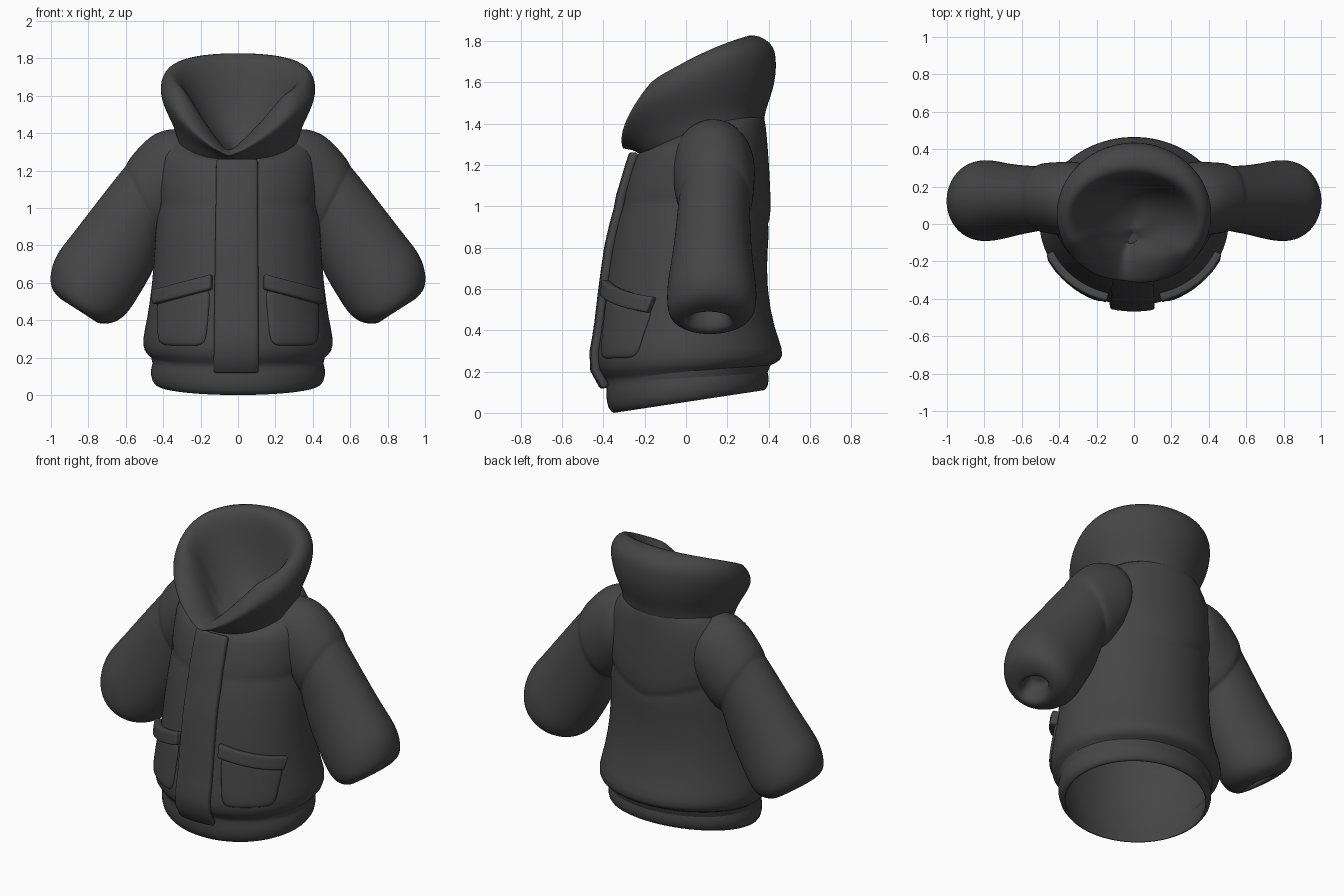
import bpy, bmesh
from math import sin, cos, pi, tau, asin, radians

cube = bpy.data.objects.get("Cube")
if cube:
    bpy.data.objects.remove(cube, do_unlink=True)

cloth = bpy.data.materials.new("charcoal cloth")
cloth.use_nodes = True
cloth.diffuse_color = (0.06, 0.06, 0.06, 1)
cloth.node_tree.nodes["Principled BSDF"].inputs["Base Color"].default_value = (0.06, 0.06, 0.06, 1)
SEG = 48
angles = [tau * i / SEG for i in range(SEG)]


def finish(name, bm):
    mesh = bpy.data.meshes.new(name)
    bm.to_mesh(mesh)
    bm.free()
    mesh.materials.append(cloth)
    ob = bpy.data.objects.new(name, mesh)
    bpy.context.collection.objects.link(ob)
    for p in mesh.polygons:
        p.use_smooth = True
    return ob


def subdivide(ob, levels):
    mod = ob.modifiers.new("soft", "SUBSURF")
    mod.levels = mod.render_levels = levels


def mirror(ob):
    mod = ob.modifiers.new("other side", "MIRROR")
    mod.use_axis[0] = True


def loft(name, rings):
    """Skin closed rings of points and cap both ends."""
    bm = bmesh.new()
    rows = [[bm.verts.new(p) for p in ring] for ring in rings]
    for a, b in zip(rows, rows[1:]):
        for i in range(len(a)):
            j = (i + 1) % len(a)
            bm.faces.new((a[i], a[j], b[j], b[i]))
    for row in (rows[0], rows[-1]):
        centre = bm.verts.new(sum((v.co for v in row), row[0].co * 0) / len(row))
        for i in range(len(row)):
            bm.faces.new((row[i], row[(i + 1) % len(row)], centre))
    bmesh.ops.recalc_face_normals(bm, faces=bm.faces)
    return finish(name, bm)


# Body profile: height, half width, front y, back y
PROFILE = [
    (.05, .43, -.345, .375), (.07, .463, -.38, .40), (.14, .47, -.39, .402),
    (.18, .452, -.382, .39), (.20, .46, -.392, .40), (.23, .505, -.435, .465),
    (.30, .512, -.438, .472), (.40, .487, -.418, .43), (.60, .458, -.395, .39),
    (.80, .445, -.367, .395), (.98, .435, -.327, .405), (1.035, .42, -.303, .393),
    (1.06, .437, -.31, .415), (1.20, .435, -.265, .405), (1.30, .425, -.235, .395),
    (1.38, .385, -.218, .388), (1.43, .34, -.205, .38), (1.45, .31, -.19, .37)]


def section(s):
    s = min(max(s, PROFILE[0][0]), PROFILE[-1][0])
    for a, b in zip(PROFILE, PROFILE[1:]):
        if s <= b[0]:
            k = (s - a[0]) / (b[0] - a[0])
            return [p + (q - p) * k for p, q in zip(a, b)][1:]


def surface(t, s, off=0.0):
    """Point on the body at angle t (0 is front) and nominal height s."""
    rx, yf, yb = section(s)
    mid, half = (yf + yb) / 2, (yb - yf) / 2
    hem = -cos(t) * min(.055, max(0, .055 * (.32 - s) / .23))
    neckline = -((1 + cos(t)) / 2) ** 1.8 * max(0, s - 1.26)
    back = abs((t % tau) - pi)
    near = max(0, 1 - abs(s - 1.045) / .2)
    vee = -near * (.13 * max(0, 1 - back / 1.1) + .015 * max(0, cos(t)))
    return ((rx + off) * sin(t), mid - (half + off) * cos(t), s + hem + neckline + vee)


def body_ring(s, off=0.0):
    return [surface(t, s, off) for t in angles]


LINING = (1.3, 1.2, .9, .6, .3, .12, .06)
lining = [body_ring(s, -.02) for s in LINING]
shell = [body_ring(row[0]) for row in PROFILE]
subdivide(loft("jacket_body", lining + shell + [body_ring(1.36, -.08), body_ring(1.31, -.03)]), 1)

# Hidden cutter that keeps the inside of the jacket clear of the sleeve ends
cavity = loft("cavity_cutter", [body_ring(s, -.012) for s in LINING])
cavity.hide_render = True
cavity.hide_set(True)

# Hood: half width, front y, back y, front z, back z, depth of the front notch
HOOD = [
    (.31, -.18, .35, 1.22, 1.36, 0), (.328, -.22, .38, 1.25, 1.41, 0),
    (.335, -.27, .385, 1.32, 1.47, .05), (.385, -.335, .43, 1.40, 1.58, .13),
    (.418, -.345, .44, 1.46, 1.70, .19), (.412, -.30, .425, 1.525, 1.80, .23),
    (.36, -.23, .29, 1.575, 1.85, .28), (.29, -.17, .25, 1.51, 1.76, .24),
    (.22, -.13, .23, 1.40, 1.58, .14), (.13, -.11, .17, 1.31, 1.38, .05),
    (.04, -.08, .03, 1.26, 1.29, 0)]


def hood_ring(rx, yf, yb, zf, zb, notch):
    ring = []
    for t in angles:
        c = (1 - cos(t)) / 2
        from_front = abs((t + .13 + pi) % tau - pi)
        dip = notch * max(0, 1 - from_front / .95) ** 1.3
        bow = .03 * sin(t) ** 2
        ring.append((rx * sin(t), yf + (yb - yf) * c + dip * .2, zf + (zb - zf) * c + bow - dip))
    return ring


subdivide(loft("hood", [hood_ring(*row) for row in HOOD]), 2)

# Sleeve: upper edge x z, lower edge x z, centre y, radius in depth
SLEEVE = [
    (.24, 1.40, .24, 1.05, .13, .17), (.33, 1.435, .27, .95, .13, .21),
    (.455, 1.405, .34, .86, .135, .198), (.54, 1.315, .38, .84, .14, .19),
    (.59, 1.255, .395, .84, .14, .185), (.60, 1.225, .405, .83, .14, .172),
    (.625, 1.20, .41, .80, .135, .176), (.785, .995, .45, .66, .13, .186),
    (.895, .85, .515, .555, .125, .203), (.98, .75, .565, .47, .125, .218),
    (1.012, .63, .61, .415, .125, .22), (.995, .55, .67, .38, .12, .20),
    (.925, .495, .745, .38, .112, .14), (.895, .485, .775, .40, .11, .11),
    (.875, .52, .775, .45, .112, .09), (.84, .58, .74, .51, .12, .08)]


def sleeve_ring(tx, tz, bx, bz, y, depth):
    return [((tx + bx + (tx - bx) * cos(t)) / 2, y + depth * sin(t),
             (tz + bz + (tz - bz) * cos(t)) / 2) for t in angles[::2]]


sleeves = loft("sleeves", [sleeve_ring(*row) for row in SLEEVE])
subdivide(sleeves, 2)
trim = sleeves.modifiers.new("clear inside", "BOOLEAN")
trim.operation = "DIFFERENCE"
trim.object = cavity
mirror(sleeves)


def plate(name, corners, off, thick, nu, nv, bevel):
    """Padded patch on the body; corners are (x, height): two low, then two high."""
    (ax, az), (bx, bz), (cx, cz), (dx, dz) = corners
    bm = bmesh.new()
    grid = []
    for j in range(nv + 1):
        v = j / nv
        row = []
        for i in range(nu + 1):
            u = i / nu
            x = (ax + (bx - ax) * u) * (1 - v) + (cx + (dx - cx) * u) * v
            s = (az + (bz - az) * u) * (1 - v) + (cz + (dz - cz) * u) * v
            t = asin(max(-.97, min(.97, x / (section(s)[0] + off))))
            row.append(bm.verts.new(surface(t, s, off)))
        grid.append(row)
    for a, b in zip(grid, grid[1:]):
        for i in range(nu):
            bm.faces.new((a[i], a[i + 1], b[i + 1], b[i]))
    ob = finish(name, bm)
    solid = ob.modifiers.new("padding", "SOLIDIFY")
    solid.thickness = thick
    solid.offset = 0
    if bevel:
        edge = ob.modifiers.new("rounded edge", "BEVEL")
        edge.width = bevel
        edge.segments = 3
        edge.limit_method = "ANGLE"
        edge.angle_limit = radians(50)
    else:
        subdivide(ob, 2)
    return ob


# Front placket over the closure
plate("front_placket", [(-.13, .16), (.11, .16), (-.115, 1.27), (.105, 1.27)], .01, .04, 6, 16, .016)

# Pocket bags and the slanted flaps above them
bag = plate("pocket_bags", [(.17, .27), (.43, .27), (.14, .58), (.44, .52)], .003, .032, 3, 3, 0)
mirror(bag)
flap = plate("pocket_flaps", [(.14, .565), (.445, .485), (.14, .645), (.45, .56)], .018, .045, 8, 3, .01)
mirror(flap)
